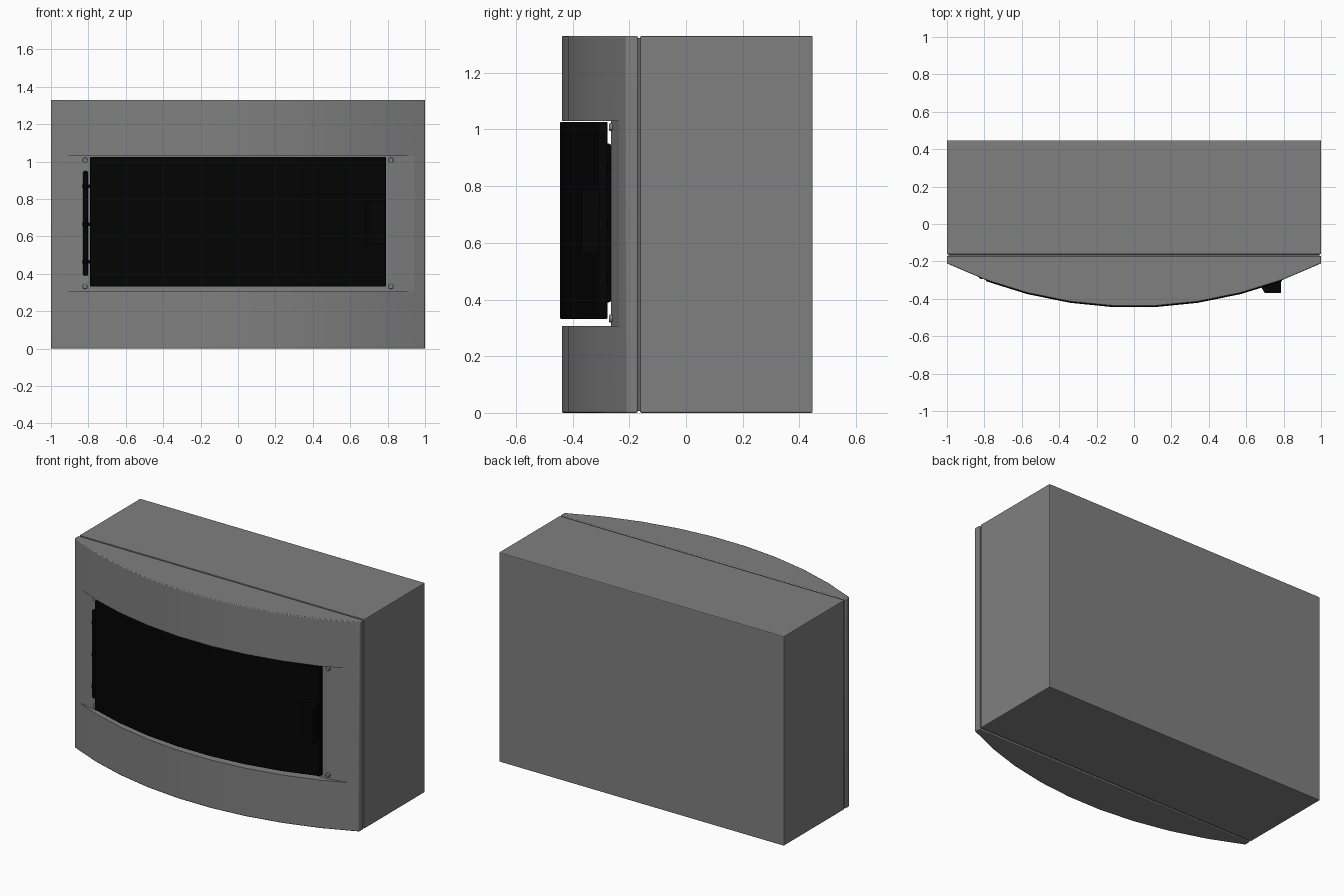
import bpy, bmesh, math

if "Cube" in bpy.data.objects:
    bpy.data.objects.remove(bpy.data.objects["Cube"])

H = 1.33          # overall height
XS = [-1, -0.79, -0.57, -0.34, -0.113, 0.113, 0.34, 0.57, 0.79, 1]


def arc_y(x):
    # bulging front face of the cover
    R = 2.29
    return -0.441 + R - math.sqrt(R * R - x * x)


def prism(name, pts, z0, z1, bevel=0, mat=None):
    # extrude an xy outline from z0 to z1
    bm = bmesh.new()
    face = bm.faces.new([bm.verts.new((x, y, z0)) for x, y in pts])
    top = bmesh.ops.extrude_face_region(bm, geom=[face])["geom"]
    verts = [g for g in top if isinstance(g, bmesh.types.BMVert)]
    bmesh.ops.translate(bm, verts=verts, vec=(0, 0, z1 - z0))
    bmesh.ops.recalc_face_normals(bm, faces=bm.faces)
    me = bpy.data.meshes.new(name)
    bm.to_mesh(me)
    bm.free()
    ob = bpy.data.objects.new(name, me)
    bpy.context.collection.objects.link(ob)
    me.materials.append(mat or grey)
    if bevel:
        m = ob.modifiers.new("bevel", "BEVEL")
        m.width, m.segments = bevel, 2
        m.limit_method, m.angle_limit = "ANGLE", math.radians(30)
    return ob


def rect(x0, x1, y0, y1):
    return [(x0, y0), (x1, y0), (x1, y1), (x0, y1)]


def cylinder(name, r, depth, loc, rot=(0, 0, 0), mat=None, bevel=0):
    bpy.ops.mesh.primitive_cylinder_add(vertices=20, radius=r, depth=depth, location=loc, rotation=rot)
    ob = bpy.context.object
    ob.name = name
    ob.data.materials.append(mat or grey)
    if bevel:
        m = ob.modifiers.new("bevel", "BEVEL")
        m.width, m.segments = bevel, 2
        m.limit_method = "ANGLE"
    smooth(ob)
    return ob


def smooth(ob):
    bpy.ops.object.select_all(action="DESELECT")
    ob.select_set(True)
    bpy.context.view_layer.objects.active = ob
    bpy.ops.object.shade_smooth_by_angle(angle=math.radians(30))


def material(name, v):
    m = bpy.data.materials.new(name)
    m.diffuse_color = (v, v, v, 1)
    m.use_nodes = True
    m.node_tree.nodes["Principled BSDF"].inputs["Base Color"].default_value = m.diffuse_color
    return m


grey = material("grey_plastic", 0.215)
black = material("black_plastic", 0.001)

# rear housing and the inset strip that forms the seam groove
prism("housing", rect(-1, 1, -0.162, 0.447), 0, H, 0.005)
prism("seam_strip", rect(-0.993, 0.993, -0.18, -0.15), 0.007, H - 0.007)

# bowed front cover with a recess for the door that fades out at both ends
cover = prism("cover", [(x, arc_y(x)) for x in XS] + [(1, -0.17), (-1, -0.17)], 0, H, 0.005)
recess = prism("recess_cutter",
               [(-0.97, -0.6), (0.97, -0.6), (0.97, -0.2295), (0.81, -0.264),
                (-0.81, -0.264), (-0.97, -0.2295)], 0.306, 1.03)
recess.hide_render = True
recess.hide_set(True)
cut = cover.modifiers.new("recess", "BOOLEAN")
cut.operation, cut.object, cut.solver = "DIFFERENCE", recess, "EXACT"
smooth(cover)

# curved black door
dx = XS[1:-1]
outer = [(x, arc_y(x) - 0.006) for x in dx]
inner = [(x, arc_y(x) + 0.024) for x in reversed(dx)]
smooth(prism("door", outer + inner, 0.332, 1.026, 0.003, black))

# door grip with slanted inner side
prism("door_grip", [(0.675, -0.33), (0.70, -0.37), (0.787, -0.37), (0.787, -0.285), (0.675, -0.325)],
      0.56, 0.79, 0.004, black)

# hinge rod, its knuckles and the leaves tying it to the door
cylinder("hinge_rod", 0.013, 0.56, (-0.815, -0.277, 0.67), mat=black, bevel=0.008)
for i, z in enumerate((0.465, 0.665, 0.868)):
    cylinder(f"hinge_knuckle_{i}", 0.017, 0.018, (-0.815, -0.277, z), mat=black, bevel=0.003)
    prism(f"hinge_leaf_{i}", rect(-0.815, -0.785, -0.285, -0.275), z - 0.009, z + 0.009, mat=black)

# corner screws
for sx in (-1, 1):
    for z in (0.333, 1.008):
        cylinder("screw", 0.014, 0.024, (sx * 0.818, -0.259, z), (math.pi / 2, 0, 0), bevel=0.003)
